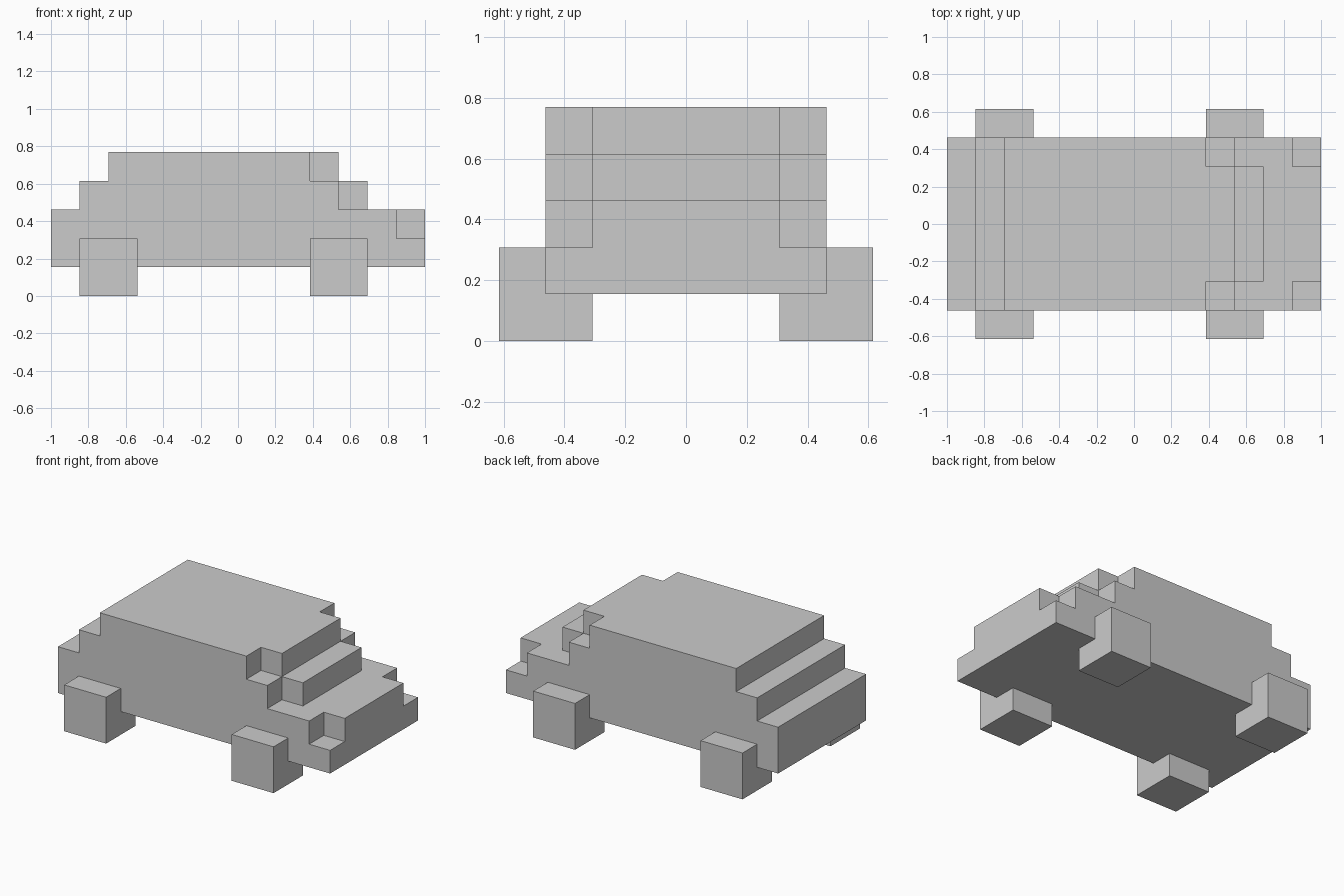
import bpy, bmesh

if "Cube" in bpy.data.objects:
    bpy.data.objects.remove(bpy.data.objects["Cube"])

U = 2 / 13  # one block of the grid


def prism(name, profile, y0, y1):
    """Extrude an x/z profile, given in blocks from the rear bumper and the ground, from y0 to y1."""
    bm = bmesh.new()
    face = bm.faces.new([bm.verts.new((x * U - 1, y0 * U, z * U)) for x, z in profile])
    moved = bmesh.ops.extrude_face_region(bm, geom=[face])["geom"]
    bmesh.ops.translate(bm, vec=(0, (y1 - y0) * U, 0),
                        verts=[v for v in moved if isinstance(v, bmesh.types.BMVert)])
    bmesh.ops.recalc_face_normals(bm, faces=bm.faces)
    mesh = bpy.data.meshes.new(name)
    bm.to_mesh(mesh)
    bm.free()
    obj = bpy.data.objects.new(name, mesh)
    bpy.context.collection.objects.link(obj)
    return obj


def rect(x0, x1, z0, z1):
    return [(x0, z0), (x1, z0), (x1, z1), (x0, z1)]


# Car body: stepped side profile across the full width
body = prism("car_body", [(0, 1), (13, 1), (13, 3), (11, 3), (11, 4), (10, 4), (10, 5),
                          (2, 5), (2, 4), (1, 4), (1, 3), (0, 3)], -3, 3)

# Corner recesses: headlights and stepped windscreen pillars, on both sides
recesses = {
    "headlight_cutter": rect(12, 13.5, 2, 3.5),
    "windscreen_cutter": [(9, 5.5), (9, 4), (10, 4), (10, 3), (11, 3), (11.5, 3.5), (11.5, 5.5)],
}
for name, profile in recesses.items():
    for side, (y0, y1) in {"right": (-3.5, -2), "left": (2, 3.5)}.items():
        cutter = prism(f"{name}_{side}", profile, y0, y1)
        cutter.hide_render = True
        cutter.hide_set(True)
        cutter.display_type = 'WIRE'
        cut = body.modifiers.new(cutter.name, 'BOOLEAN')
        cut.operation = 'DIFFERENCE'
        cut.solver = 'EXACT'
        cut.object = cutter

# Square wheels, partly sunk into the body
for end, x in {"rear": 1, "front": 9}.items():
    for side, y in {"right": -4, "left": 2}.items():
        prism(f"{end}_wheel_{side}", rect(x, x + 2, 0, 2), y, y + 2)
